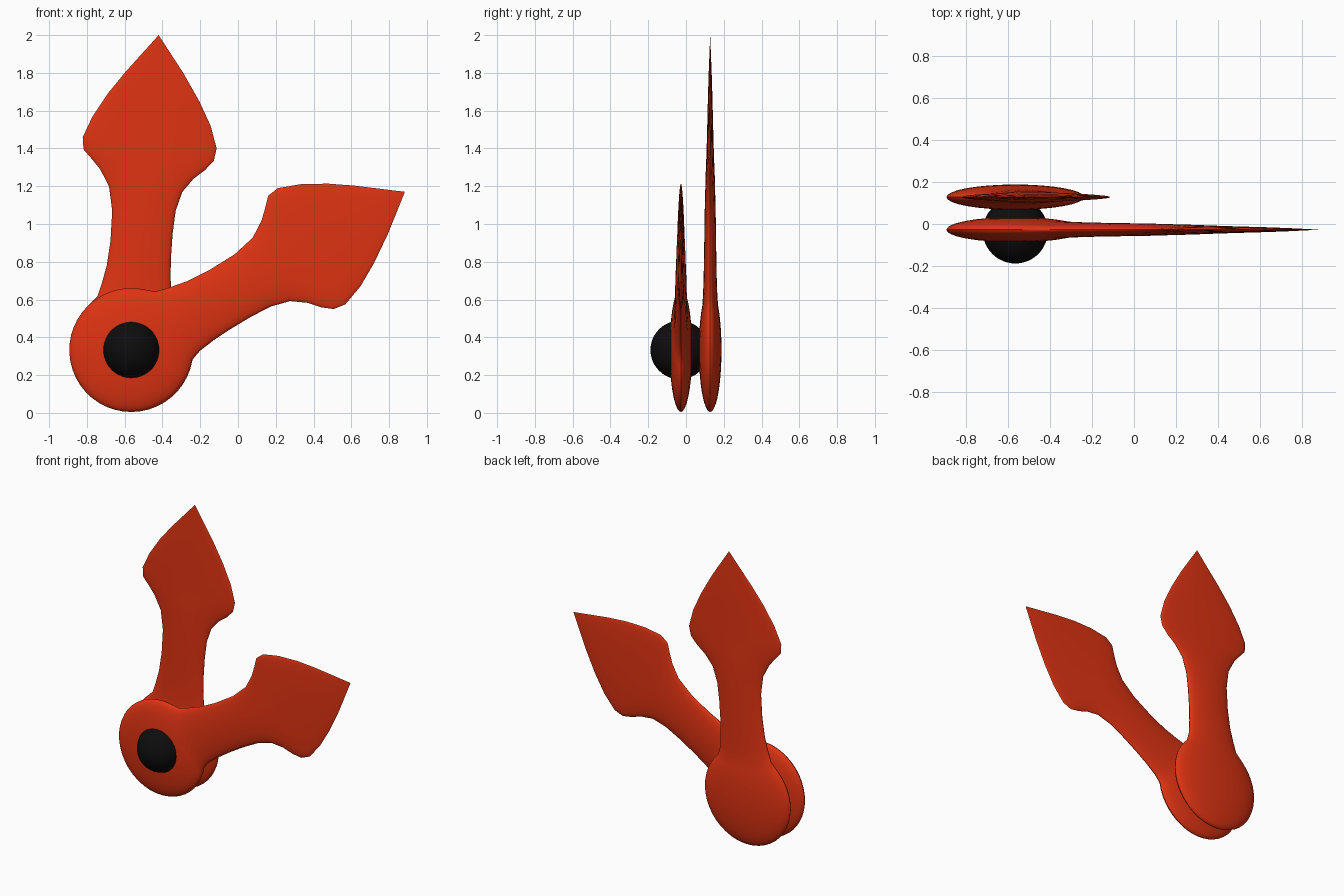
import bpy, bmesh, math

if "Cube" in bpy.data.objects:
    bpy.data.objects.remove(bpy.data.objects["Cube"])

def material(name, rgb):
    m = bpy.data.materials.new(name)
    m.diffuse_color = (*rgb, 1)
    m.use_nodes = True
    m.node_tree.nodes["Principled BSDF"].inputs["Base Color"].default_value = m.diffuse_color
    return m

RED = material("red", (0.73, 0.033, 0.006))
BLACK = material("black", (0.004, 0.004, 0.004))
HUB_X, HUB_Z, HUB_R, HUB_T = -0.565, 0.333, 0.328, 0.06

# Arm and blade sections: left x, left z, right x, right z, half thickness
ARM = [
    (-0.745, 0.615, -0.353, 0.63, 0.038), (-0.72, 0.69, -0.357, 0.72, 0.035),
    (-0.695, 0.78, -0.355, 0.82, 0.033), (-0.675, 0.91, -0.346, 0.95, 0.031),
    (-0.666, 1.07, -0.33, 1.07, 0.029), (-0.683, 1.20, -0.295, 1.17, 0.026),
    (-0.73, 1.29, -0.235, 1.24, 0.024), (-0.77, 1.34, -0.175, 1.285, 0.022),
    (-0.818, 1.395, -0.128, 1.335, 0.02), (-0.822, 1.46, -0.113, 1.40, 0.018),
    (-0.77, 1.57, -0.145, 1.52, 0.015), (-0.69, 1.69, -0.205, 1.65, 0.012),
    (-0.60, 1.80, -0.29, 1.80, 0.008), (-0.51, 1.90, -0.355, 1.90, 0.004),
]
TIP = (-0.42, 2.0)

def make_hand(name, y, angle):
    # Sections relative to the hub centre: round hub first, then the arm
    rows = []
    for i in range(1, 18):
        a = math.radians(8 * i)
        w, z = HUB_R * math.sin(a), -HUB_R * math.cos(a)
        rows.append((-w, z, w, z, HUB_T * math.sin(a)))
    rows += [(a - HUB_X, b - HUB_Z, c - HUB_X, d - HUB_Z, t) for a, b, c, d, t in ARM]
    n = 32
    ca, sa = math.cos(angle), math.sin(angle)
    bm = bmesh.new()

    def vert(x, dy, z):
        return bm.verts.new((HUB_X + x * ca + z * sa, y + dy, HUB_Z - x * sa + z * ca))

    rings = []
    for lx, lz, rx, rz, t in rows:
        ring = []
        for k in range(n):
            a = 2 * math.pi * k / n
            f = 0.5 + 0.5 * math.cos(a)
            ring.append(vert(lx + (rx - lx) * f, t * math.sin(a), lz + (rz - lz) * f))
        rings.append(ring)
    bottom = vert(0, 0, -HUB_R)
    tip = vert(TIP[0] - HUB_X, 0, TIP[1] - HUB_Z)
    for k in range(n):
        j = (k + 1) % n
        bm.faces.new((bottom, rings[0][j], rings[0][k]))
        bm.faces.new((tip, rings[-1][k], rings[-1][j]))
        for r0, r1 in zip(rings, rings[1:]):
            bm.faces.new((r0[k], r0[j], r1[j], r1[k]))
    bmesh.ops.recalc_face_normals(bm, faces=bm.faces)
    me = bpy.data.meshes.new(name)
    bm.to_mesh(me)
    bm.free()
    me.materials.append(RED)
    ob = bpy.data.objects.new(name, me)
    bpy.context.collection.objects.link(ob)
    smooth(ob)

def smooth(ob):
    bpy.ops.object.select_all(action='DESELECT')
    ob.select_set(True)
    bpy.context.view_layer.objects.active = ob
    bpy.ops.object.shade_smooth_by_angle(angle=math.radians(40))

# Two identical hands, turned 55 degrees apart
make_hand("back_hand", 0.128, 0)
make_hand("front_hand", -0.027, math.radians(55))

# Black ball at the pivot
bpy.ops.mesh.primitive_uv_sphere_add(segments=48, ring_count=24, radius=0.155,
                                     location=(HUB_X, -0.033, HUB_Z))
ball = bpy.context.object
ball.name = "pivot_ball"
ball.data.materials.append(BLACK)
smooth(ball)
